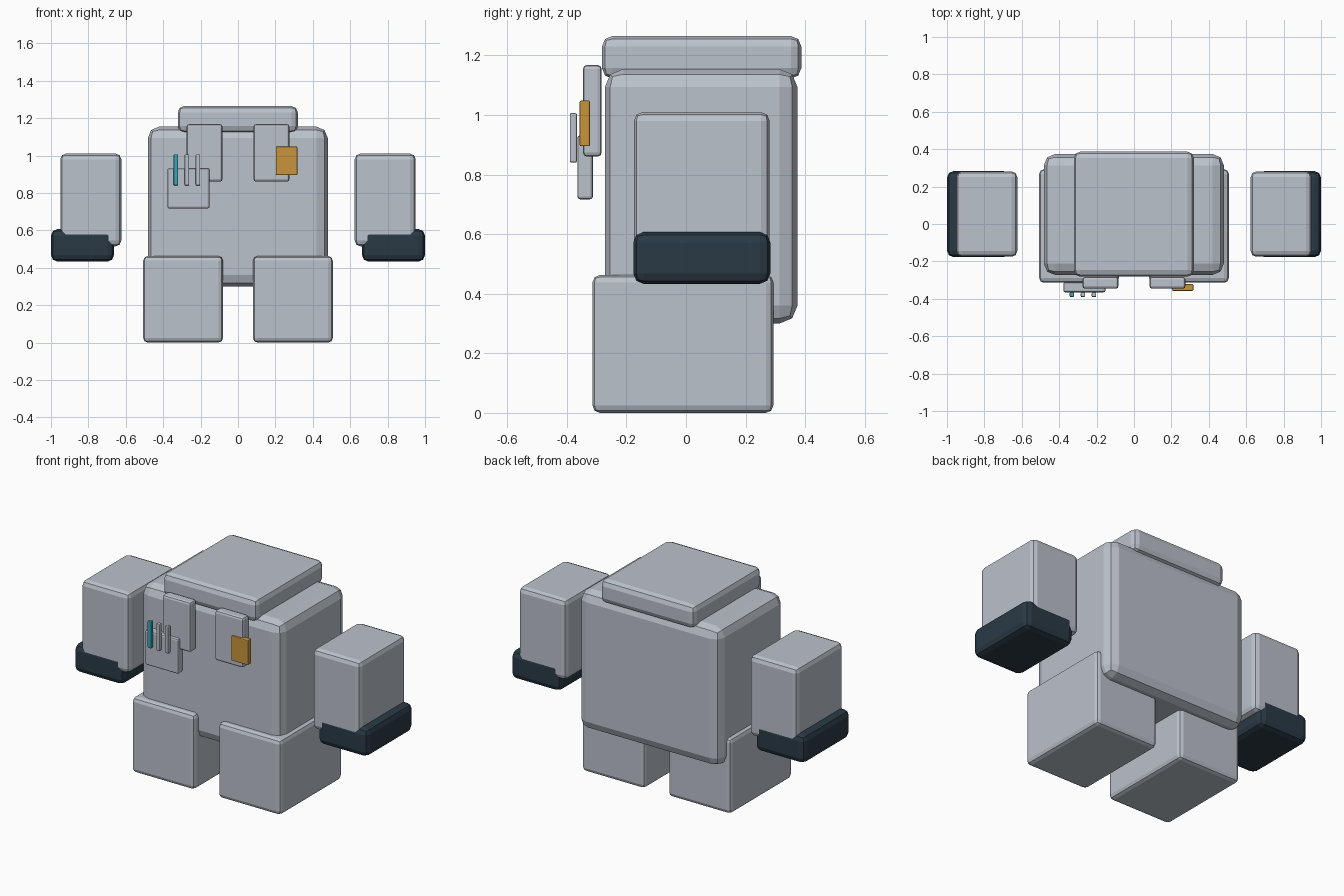
import bpy
import bmesh
from mathutils import Vector

if "Cube" in bpy.data.objects:
    bpy.data.objects.remove(bpy.data.objects["Cube"])


def material(name, rgb):
    m = bpy.data.materials.new(name)
    m.diffuse_color = (*rgb, 1.0)
    m.use_nodes = True
    m.node_tree.nodes["Principled BSDF"].inputs["Base Color"].default_value = m.diffuse_color
    return m


GREY = material("light_grey", (0.50, 0.54, 0.60))
NAVY = material("dark_navy", (0.023, 0.042, 0.061))
AMBER = material("amber", (0.58, 0.30, 0.045))
TEAL = material("teal", (0.04, 0.38, 0.47))


def block(name, x, y, z, mat, bevel, segments=2):
    """Bevelled box given by its (min, max) range on each axis."""
    lo, hi = Vector((x[0], y[0], z[0])), Vector((x[1], y[1], z[1]))
    bm = bmesh.new()
    bmesh.ops.create_cube(bm, size=1.0)
    bmesh.ops.scale(bm, vec=hi - lo, verts=bm.verts)
    bmesh.ops.translate(bm, vec=(lo + hi) / 2, verts=bm.verts)
    bmesh.ops.bevel(bm, geom=bm.edges[:], offset=bevel, segments=segments,
                    profile=0.5, affect='EDGES')
    mesh = bpy.data.meshes.new(name)
    bm.to_mesh(mesh)
    bm.free()
    mesh.materials.append(mat)
    obj = bpy.data.objects.new(name, mesh)
    bpy.context.collection.objects.link(obj)
    return obj


def pair(name, x, *args):
    """A block on the right and its mirror on the left."""
    block(name + "_right", x, *args)
    block(name + "_left", (-x[1], -x[0]), *args)


# Body and head slab
block("torso", (-0.482, 0.48), (-0.272, 0.374), (0.30, 1.154), GREY, 0.06)
block("head", (-0.322, 0.32), (-0.282, 0.387), (1.122, 1.265), GREY, 0.035)

# Limbs
pair("leg", (0.08, 0.507), (-0.314, 0.293), (0.0, 0.463), GREY, 0.025)
pair("arm", (0.624, 0.95), (-0.175, 0.281), (0.515, 1.01), GREY, 0.03)
pair("hand", (0.663, 1.0), (-0.177, 0.283), (0.433, 0.607), NAVY, 0.035)

# Chest straps
pair("strap", (0.083, 0.275), (-0.346, -0.283), (0.86, 1.168), GREY, 0.014)

# Pocket with a row of pens
block("pocket", (-0.378, -0.152), (-0.365, -0.312), (0.717, 0.932), GREY, 0.01)
for i in range(3):
    cx = -0.332 + 0.059 * i
    block(f"pen_{i + 1}", (cx - 0.012, cx + 0.012), (-0.39, -0.366),
          (0.84, 1.006), TEAL if i == 0 else GREY, 0.005)

# Badge
block("badge", (0.203, 0.317), (-0.357, -0.322), (0.895, 1.048), AMBER, 0.005)
